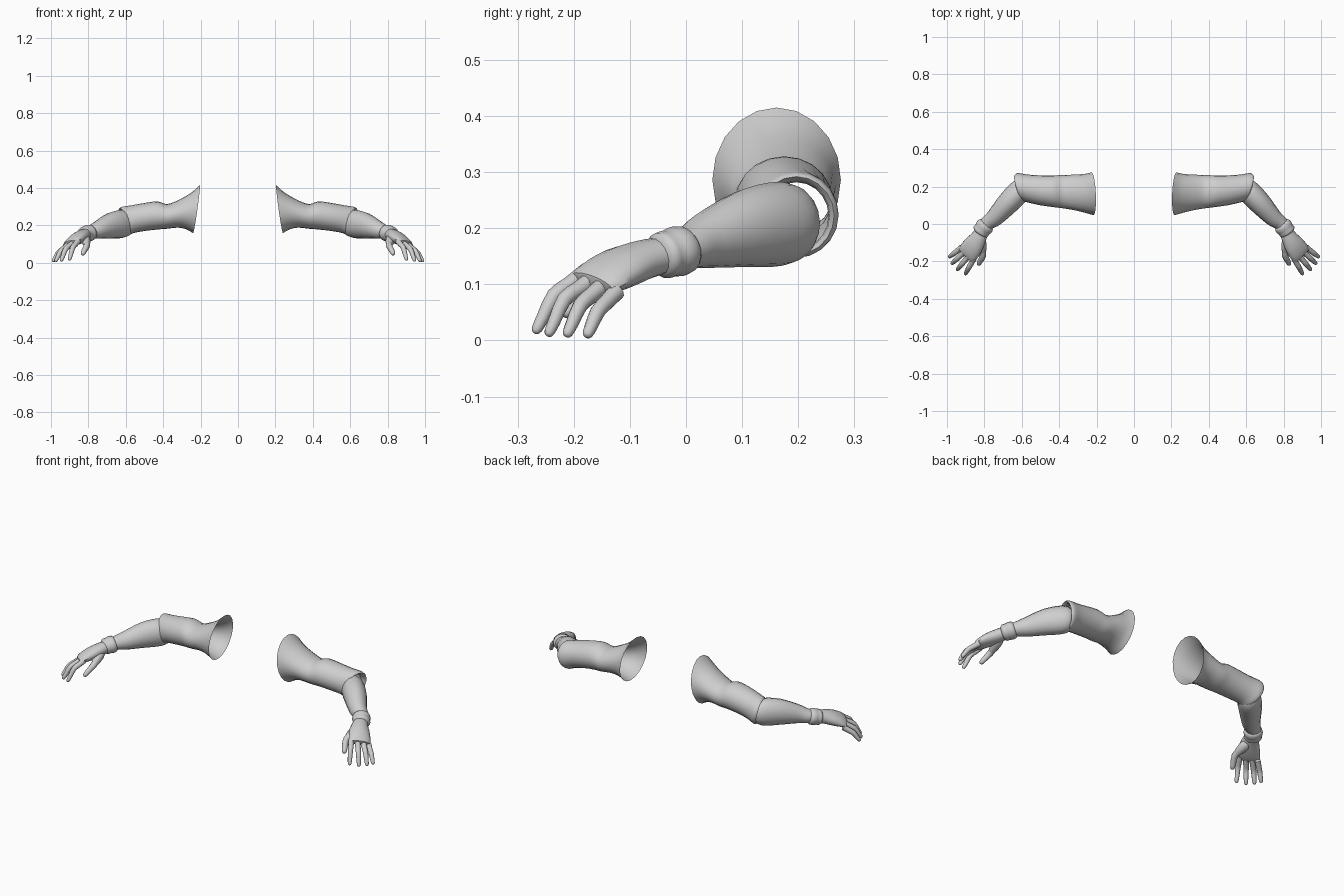
import bpy, bmesh, math
from mathutils import Vector

grey = bpy.data.materials.new("light grey")
grey.diffuse_color = (0.62, 0.62, 0.62, 1)


def smooth_rows(rows, steps):
    """Catmull-Rom interpolation of equally long number rows."""
    out = []
    for i in range(len(rows) - 1):
        a, b = rows[max(i - 1, 0)], rows[i]
        c, d = rows[i + 1], rows[min(i + 2, len(rows) - 1)]
        for s in range(steps):
            t = s / steps
            out.append([0.5 * (2 * q + (r - p) * t + (2 * p - 5 * q + 4 * r - w) * t * t
                               + (3 * q - p - 3 * r + w) * t ** 3)
                        for p, q, r, w in zip(a, b, c, d)])
    return out + [list(rows[-1])]


def make_object(name, rings, caps=()):
    """Skin rings of points, close ends with given pole points, mirror to both sides."""
    bm = bmesh.new()
    loops = [[bm.verts.new(p) for p in ring] for ring in rings]
    n = len(loops[0])
    for a, b in zip(loops, loops[1:]):
        for i in range(n):
            j = (i + 1) % n
            bm.faces.new((a[i], a[j], b[j], b[i]))
    for loop, pole in zip((loops[0], loops[-1]), caps):
        tip = bm.verts.new(pole)
        for i in range(n):
            bm.faces.new((loop[i], loop[(i + 1) % n], tip))
    bmesh.ops.recalc_face_normals(bm, faces=bm.faces)
    mesh = bpy.data.meshes.new(name)
    bm.to_mesh(mesh)
    bm.free()
    mesh.materials.append(grey)
    ob = bpy.data.objects.new(name, mesh)
    bpy.context.collection.objects.link(ob)
    bpy.context.view_layer.objects.active = ob
    ob.select_set(True)
    bpy.ops.object.shade_smooth_by_angle(angle=math.radians(45))
    ob.select_set(False)
    ob.modifiers.new("both_sides", 'MIRROR').use_mirror_merge = False
    return ob


def limb(name, rows, n=16, steps=3, roll=0.0):
    """Rounded tube; rows are x, y, z, half width, half height."""
    rows = smooth_rows(rows, steps)
    pts = [Vector(r[:3]) for r in rows]
    rings, tans = [], []
    for i, r in enumerate(rows):
        t = (pts[min(i + 1, len(pts) - 1)] - pts[max(i - 1, 0)]).normalized()
        w = t.cross(Vector((0, 0, 1))).normalized()
        u = w.cross(t)
        w, u = (w * math.cos(roll) + u * math.sin(roll),
                u * math.cos(roll) - w * math.sin(roll))
        tans.append(t)
        rings.append([pts[i] + w * r[3] * math.cos(k * math.tau / n)
                      + u * r[4] * math.sin(k * math.tau / n) for k in range(n)])
    caps = (pts[0] - tans[0] * rows[0][4] * 0.4, pts[-1] + tans[-1] * rows[-1][4] * 0.4)
    return make_object(name, rings, caps)


# Sleeve, open at the shoulder: x, y min, y max, z min, z max, lean by height, lean by depth
sleeve = smooth_rows([
    (0.222, 0.047, 0.276, 0.158, 0.415, -0.018, 0.005),
    (0.262, 0.060, 0.268, 0.178, 0.375, -0.012, 0.0),
    (0.32, 0.074, 0.264, 0.188, 0.335, 0.0, 0.0),
    (0.38, 0.084, 0.262, 0.182, 0.314, 0.0, 0.0),
    (0.43, 0.090, 0.260, 0.178, 0.328, 0.0, 0.0),
    (0.50, 0.100, 0.260, 0.170, 0.320, 0.0, 0.0),
    (0.56, 0.112, 0.264, 0.160, 0.308, 0.005, 0.005),
    (0.595, 0.118, 0.272, 0.148, 0.302, 0.012, 0.018),
    (0.61, 0.122, 0.270, 0.147, 0.298, 0.015, 0.020),
], 3)
# Rolled lip turning back inside at the elbow
sleeve += [(0.616, 0.129, 0.264, 0.153, 0.292, 0.015, 0.020),
           (0.606, 0.137, 0.256, 0.161, 0.284, 0.015, 0.020),
           (0.585, 0.139, 0.254, 0.163, 0.282, 0.012, 0.018)]
N = 20
rings = []
for x, y0, y1, z0, z1, lz, ly in sleeve:
    ring = []
    for k in range(N):
        c, s = math.cos(k * math.tau / N), math.sin(k * math.tau / N)
        ring.append((x + lz * s + ly * c, (y0 + y1) / 2 + (y1 - y0) / 2 * c,
                     (z0 + z1) / 2 + (z1 - z0) / 2 * s))
    rings.append(ring)
make_object("sleeves", rings)

# Forearm from the elbow to the wrist
limb("forearms", [
    (0.578, 0.213, 0.212, 0.030, 0.035),
    (0.592, 0.200, 0.211, 0.052, 0.062),
    (0.620, 0.168, 0.208, 0.062, 0.075),
    (0.675, 0.110, 0.200, 0.060, 0.070),
    (0.742, 0.037, 0.178, 0.048, 0.050),
    (0.780, 0.008, 0.166, 0.040, 0.038),
    (0.805, -0.020, 0.158, 0.036, 0.034)])

# Wrist band
limb("wrist_bands", [
    (0.786, 0.002, 0.164, 0.037, 0.035),
    (0.791, -0.004, 0.162, 0.046, 0.043),
    (0.802, -0.018, 0.158, 0.049, 0.045),
    (0.811, -0.030, 0.155, 0.045, 0.042),
    (0.820, -0.042, 0.151, 0.046, 0.042),
    (0.825, -0.049, 0.149, 0.037, 0.034)], n=18, steps=2)

# Palm, tilted toward the little finger
limb("palms", [
    (0.815, -0.040, 0.152, 0.036, 0.032),
    (0.832, -0.075, 0.144, 0.045, 0.034),
    (0.858, -0.115, 0.130, 0.056, 0.033),
    (0.884, -0.150, 0.113, 0.059, 0.026),
    (0.898, -0.168, 0.102, 0.054, 0.017)], roll=0.25)


# Fingers: knuckle, middle joint, tip
fingers = {
    "index_fingers": ((0.856, -0.186, 0.115), (0.884, -0.235, 0.080), (0.902, -0.269, 0.014)),
    "middle_fingers": ((0.882, -0.168, 0.108), (0.922, -0.217, 0.073), (0.946, -0.246, 0.009)),
    "ring_fingers": ((0.904, -0.147, 0.099), (0.948, -0.188, 0.063), (0.975, -0.213, 0.008)),
    "little_fingers": ((0.920, -0.124, 0.087), (0.962, -0.157, 0.052), (0.989, -0.177, 0.007)),
    "thumbs": ((0.812, -0.105, 0.125), (0.808, -0.170, 0.092), (0.832, -0.218, 0.045)),
}
for name, joints in fingers.items():
    a, b, c = map(Vector, joints)
    thick = 0.018 if name == "thumbs" else 0.0145
    path = [(a, thick * 1.1), (a.lerp(b, 0.5), thick), (b, thick * 0.95),
            (b.lerp(c, 0.6), thick * 0.8), (b.lerp(c, 0.9), thick * 0.66), (c, thick * 0.4)]
    limb(name, [(*p, r, r) for p, r in path], n=10, steps=2)

# Fleshy base of the thumb
limb("thumb_bases", [
    (0.820, -0.062, 0.140, 0.014, 0.014),
    (0.818, -0.095, 0.128, 0.027, 0.025),
    (0.812, -0.130, 0.112, 0.024, 0.023),
    (0.808, -0.165, 0.094, 0.014, 0.014)], n=12)
